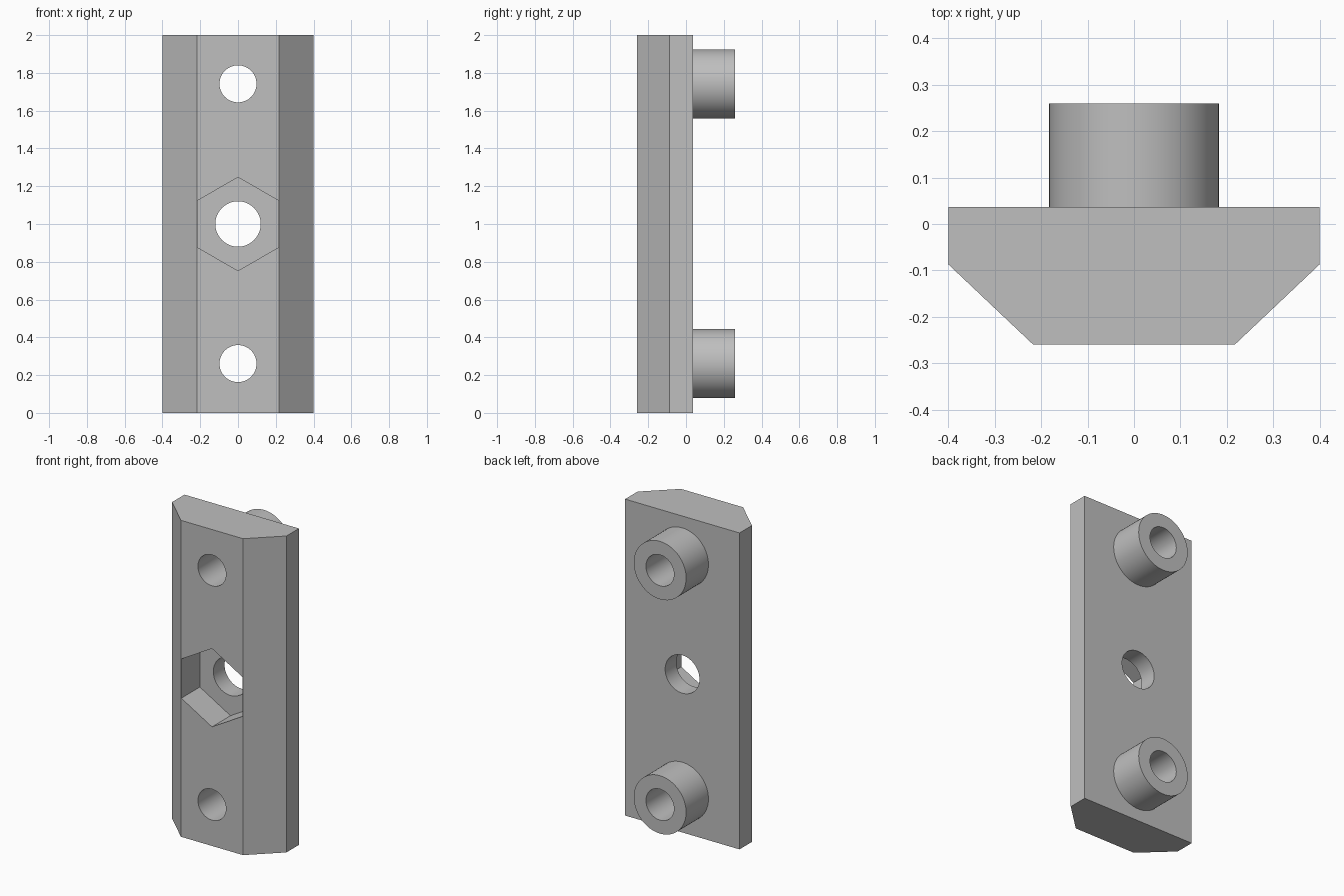
import bpy
import bmesh
import math
from mathutils import Matrix

if "Cube" in bpy.data.objects:
    bpy.data.objects.remove(bpy.data.objects["Cube"])

HEIGHT = 2.0
FRONT, SHOULDER, BACK, BOSS_END = -0.26, -0.087, 0.037, 0.26
HALF_WIDTH, HALF_FACE = 0.4, 0.217
BOSS_HEIGHTS = {"lower": 0.261, "upper": 1.742}
BOSS_RADIUS, BORE_RADIUS, BOLT_RADIUS = 0.183, 0.098, 0.12
NUT_RADIUS, NUT_FLOOR = 0.2475, -0.075

grey = bpy.data.materials.new("plain grey")
grey.use_nodes = True
grey.diffuse_color = (0.52, 0.52, 0.52, 1)
grey.node_tree.nodes["Principled BSDF"].inputs["Base Color"].default_value = grey.diffuse_color


def make_object(name, bm):
    bmesh.ops.recalc_face_normals(bm, faces=bm.faces)
    mesh = bpy.data.meshes.new(name)
    bm.to_mesh(mesh)
    bm.free()
    mesh.materials.append(grey)
    obj = bpy.data.objects.new(name, mesh)
    bpy.context.collection.objects.link(obj)
    return obj


def prism_along_y(name, radius, y0, y1, z, sides=64):
    """Closed prism or cylinder whose axis runs front to back."""
    bm = bmesh.new()
    place = Matrix.Translation((0, (y0 + y1) / 2, z)) @ Matrix.Rotation(math.pi / 2, 4, "X")
    bmesh.ops.create_cone(bm, cap_ends=True, segments=sides, radius1=radius,
                          radius2=radius, depth=y1 - y0, matrix=place)
    return make_object(name, bm)


def cut(obj, cutter):
    mod = obj.modifiers.new("cut", "BOOLEAN")
    mod.operation = "DIFFERENCE"
    mod.solver = "EXACT"
    mod.object = cutter
    bpy.context.view_layer.objects.active = obj
    bpy.ops.object.modifier_apply(modifier=mod.name)


# Chamfered plate, extruded upwards from its cross-section
right_side = [(HALF_FACE, FRONT), (HALF_WIDTH, SHOULDER), (HALF_WIDTH, BACK)]
section = right_side + [(-x, y) for x, y in reversed(right_side)]
bm = bmesh.new()
base = bm.faces.new([bm.verts.new((x, y, 0)) for x, y in section])
top = bmesh.ops.extrude_face_region(bm, geom=[base])["geom"]
bmesh.ops.translate(bm, vec=(0, 0, HEIGHT),
                    verts=[v for v in top if isinstance(v, bmesh.types.BMVert)])
plate = make_object("plate", bm)
parts = [plate]
cutters = []

# Rear bosses, with bores running through the plate
for label, z in BOSS_HEIGHTS.items():
    boss = prism_along_y(label + "_boss", BOSS_RADIUS, BACK, BOSS_END, z)
    bore = prism_along_y(label + "_bore_cutter", BORE_RADIUS, -0.5, 0.5, z)
    cut(plate, bore)
    cut(boss, bore)
    parts.append(boss)
    cutters.append(bore)

# Middle bolt hole and hexagonal nut pocket, points up and down
bolt_hole = prism_along_y("bolt_hole_cutter", BOLT_RADIUS, -0.5, 0.5, HEIGHT / 2)
nut_pocket = prism_along_y("nut_pocket_cutter", NUT_RADIUS, -0.5, NUT_FLOOR, HEIGHT / 2, 6)
for cutter in (nut_pocket, bolt_hole):
    cut(plate, cutter)
    cutters.append(cutter)

for cutter in cutters:
    bpy.data.objects.remove(cutter)

# Smooth round walls, crisp edges
bpy.ops.object.select_all(action="DESELECT")
for part in parts:
    part.select_set(True)
bpy.context.view_layer.objects.active = plate
bpy.ops.object.shade_smooth_by_angle(angle=math.radians(30))
